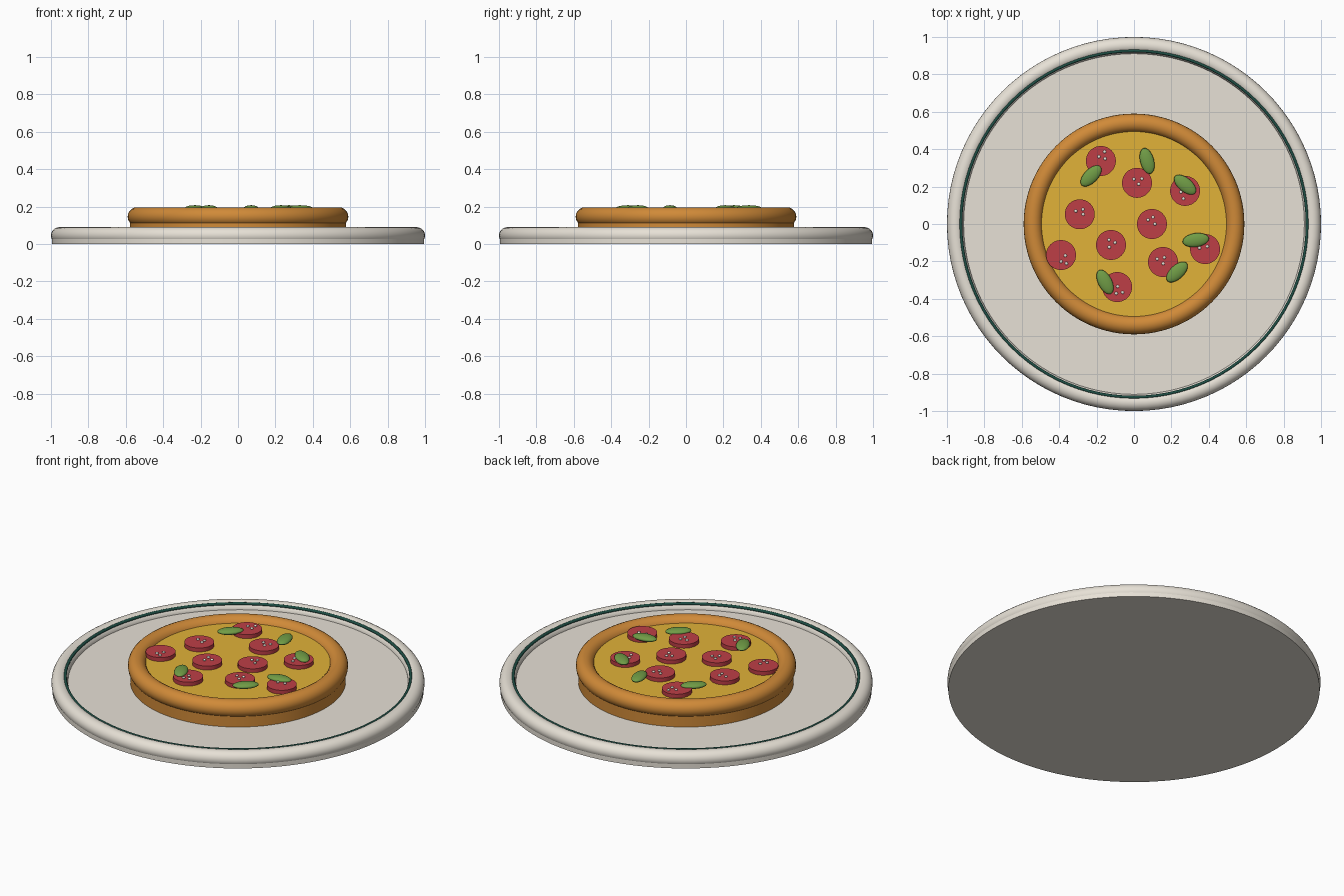
import bpy, math, random
from mathutils import Vector

random.seed(4)
cube = bpy.data.objects.get("Cube")
if cube:
    bpy.data.objects.remove(cube, do_unlink=True)


def material(name, rgb):
    # sRGB bytes to linear colour
    lin = [(c / 255 / 12.92) if c < 11 else ((c / 255 + 0.055) / 1.055) ** 2.4 for c in rgb]
    m = bpy.data.materials.new(name)
    m.use_nodes = True
    m.diffuse_color = (*lin, 1)
    m.node_tree.nodes["Principled BSDF"].inputs["Base Color"].default_value = (*lin, 1)
    return m


cream = material("cream ceramic", (231, 225, 214))
green = material("dark green glaze", (30, 78, 68))
brown = material("baked crust", (208, 138, 56))
yellow = material("melted cheese", (225, 178, 56))
red = material("pepperoni red", (190, 62, 70))
leaf = material("basil green", (112, 156, 70))
white = material("grated cheese white", (236, 231, 220))


def finish(name, mat):
    ob = bpy.context.object
    ob.name = name
    ob.data.materials.append(mat)
    bpy.ops.object.shade_smooth_by_angle(angle=math.radians(40))
    return ob


def disc(name, mat, r, z0, z1, x=0, y=0, sides=96):
    bpy.ops.mesh.primitive_cylinder_add(vertices=sides, radius=r, depth=z1 - z0,
                                        location=(x, y, (z0 + z1) / 2))
    return finish(name, mat)


def ring(name, mat, major, minor, z):
    bpy.ops.mesh.primitive_torus_add(major_radius=major, minor_radius=minor, location=(0, 0, z),
                                     major_segments=96, minor_segments=20)
    return finish(name, mat)


def ball(name, mat, loc, size, turn=0, segments=20):
    bpy.ops.mesh.primitive_uv_sphere_add(segments=segments, ring_count=segments // 2, radius=1,
                                         location=loc, rotation=(0, 0, math.radians(turn)))
    bpy.context.object.scale = size
    return finish(name, mat)


# Plate with rounded rim and painted ring
disc("plate", cream, 0.995, 0, 0.05)
ring("plate_rim", cream, 0.955, 0.045, 0.045)
ring("plate_stripe", green, 0.926, 0.008, 0.079)

# Dough, crust and cheese
disc("dough_base", brown, 0.577, 0.05, 0.12)
ring("crust", brown, 0.54, 0.05, 0.146)
disc("cheese", yellow, 0.5, 0.11, 0.165)

# Pepperoni: position, then offset of its cheese crumbs
slices = [(-.177, .337, .01, .03), (.016, .22, .005, .015), (.273, .177, -.005, -.02),
          (-.29, .052, 0, .012), (.096, 0, 0, .015), (-.123, -.112, 0, .008),
          (-.39, -.166, .02, -.025), (.155, -.203, -.01, .01), (.38, -.134, -.01, .015),
          (-.09, -.337, .01, -.018)]
for i, (x, y, dx, dy) in enumerate(slices):
    disc(f"pepperoni_{i + 1}", red, 0.08, 0.155, 0.188, x, y, 40)
    start = random.uniform(0, math.tau)
    for k in range(3):
        a = start + k * math.tau / 3 + random.uniform(-.5, .5)
        spot = Vector((x + dx, y + dy, 0.19)) + 0.022 * Vector((math.cos(a), math.sin(a), 0))
        ball(f"crumb_{i + 1}_{k + 1}", white, spot, (.009, .009, .006), 0, 10)

# Basil leaves: position and heading
leaves = [(-.23, .257, 45), (.07, .337, 105), (.273, .21, -40),
          (.33, -.086, 8), (.23, -.257, 43), (-.155, -.31, -63)]
for i, (x, y, turn) in enumerate(leaves):
    ball(f"basil_leaf_{i + 1}", leaf, (x, y, 0.19), (.071, .037, .017), turn)
